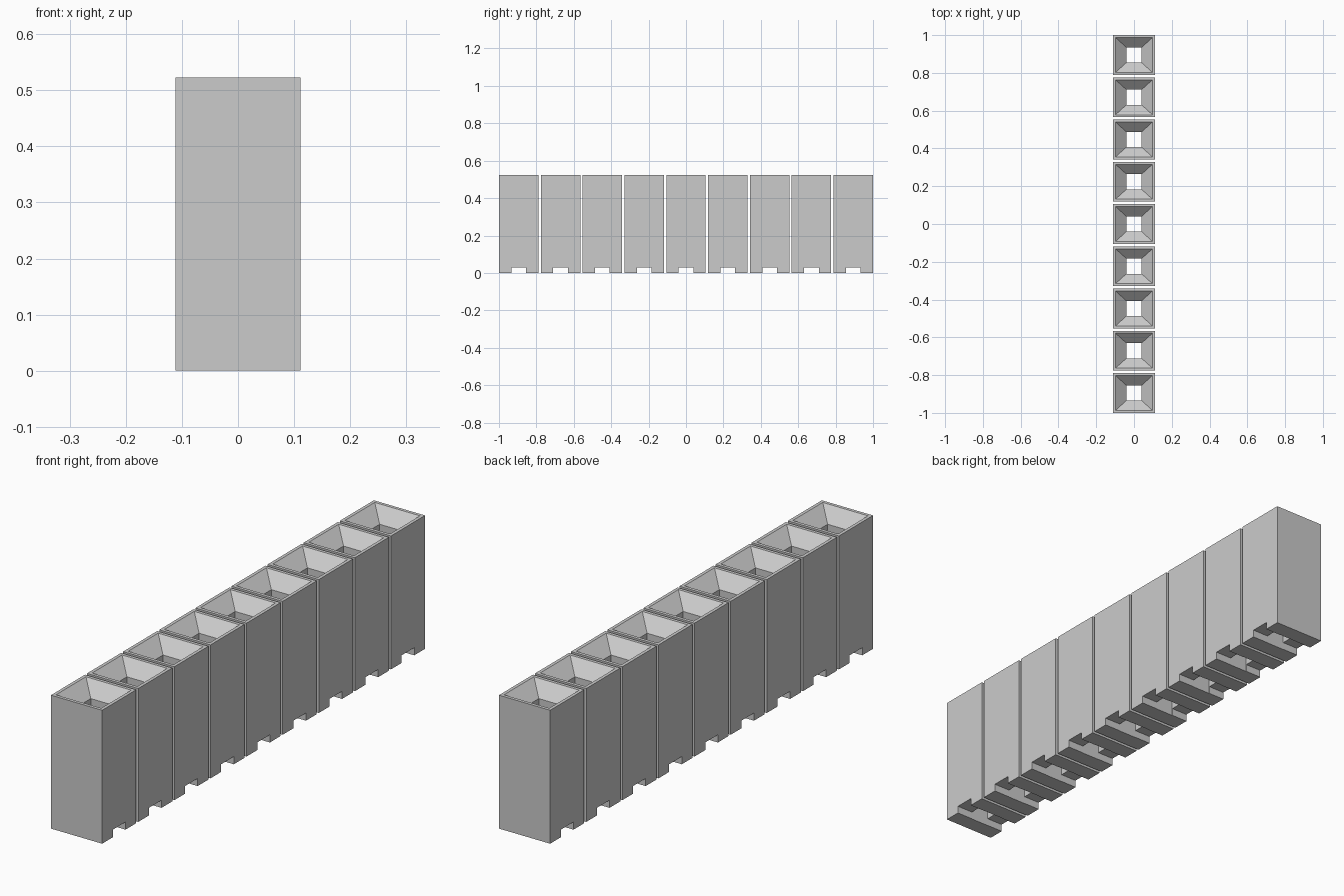
import bpy
import bmesh

if "Cube" in bpy.data.objects:
    bpy.data.objects.remove(bpy.data.objects["Cube"], do_unlink=True)

COUNT = 9
HX, HY = 0.111, 0.1055           # half width and half depth of a block
HEIGHT = 0.523
PITCH = (2 - 2 * HY) / (COUNT - 1)
RIM = 0.013                      # wall thickness at the rim
HOLE = 0.04                      # half size of the shaft and the notch
FUNNEL = 0.05                    # depth of the funnel
NOTCH = 0.03                     # height of the notch

grey = bpy.data.materials.new("plain grey")
grey.use_nodes = True
colour = (0.6, 0.6, 0.6, 1)
grey.diffuse_color = colour
grey.node_tree.nodes["Principled BSDF"].inputs["Base Color"].default_value = colour


def ring(bm, hx, hy, z):
    """Four corners of a rectangle at height z."""
    return [bm.verts.new((sx * hx, sy * hy, z))
            for sx, sy in ((-1, -1), (1, -1), (1, 1), (-1, 1))]


def block_mesh():
    bm = bmesh.new()
    # Outer shell, rim, funnel and shaft as one closed loop of rings
    rings = [ring(bm, HX, HY, 0), ring(bm, HX, HY, HEIGHT),
             ring(bm, HX - RIM, HY - RIM, HEIGHT),
             ring(bm, HOLE, HOLE, HEIGHT - FUNNEL),
             ring(bm, HOLE, HOLE, 0)]
    for a, b in zip(rings, rings[1:] + rings[:1]):
        for i in range(4):
            j = (i + 1) % 4
            bm.faces.new((a[i], a[j], b[j], b[i]))
    bmesh.ops.recalc_face_normals(bm, faces=bm.faces[:])
    mesh = bpy.data.meshes.new("block")
    bm.to_mesh(mesh)
    bm.free()
    mesh.materials.append(grey)
    return mesh


# Cutter for the notch that runs across the foot
bpy.ops.mesh.primitive_cube_add(size=1)
cutter = bpy.context.object
cutter.name = "notch_cutter"
cutter.scale = (4 * HX, 2 * HOLE - 0.002, 2 * NOTCH)
cutter.data.materials.append(grey)
cutter.hide_render = True

# Cut one block, then share its mesh along the row
first = bpy.data.objects.new("block_1", block_mesh())
bpy.context.collection.objects.link(first)
cut = first.modifiers.new("notch", "BOOLEAN")
cut.object = cutter
cut.solver = "EXACT"
bpy.context.view_layer.objects.active = first
bpy.ops.object.modifier_apply(modifier="notch")
bpy.data.objects.remove(cutter, do_unlink=True)

for i in range(COUNT):
    block = first if i == 0 else bpy.data.objects.new(f"block_{i + 1}", first.data)
    block.location.y = -1 + HY + i * PITCH
    if i:
        bpy.context.collection.objects.link(block)
